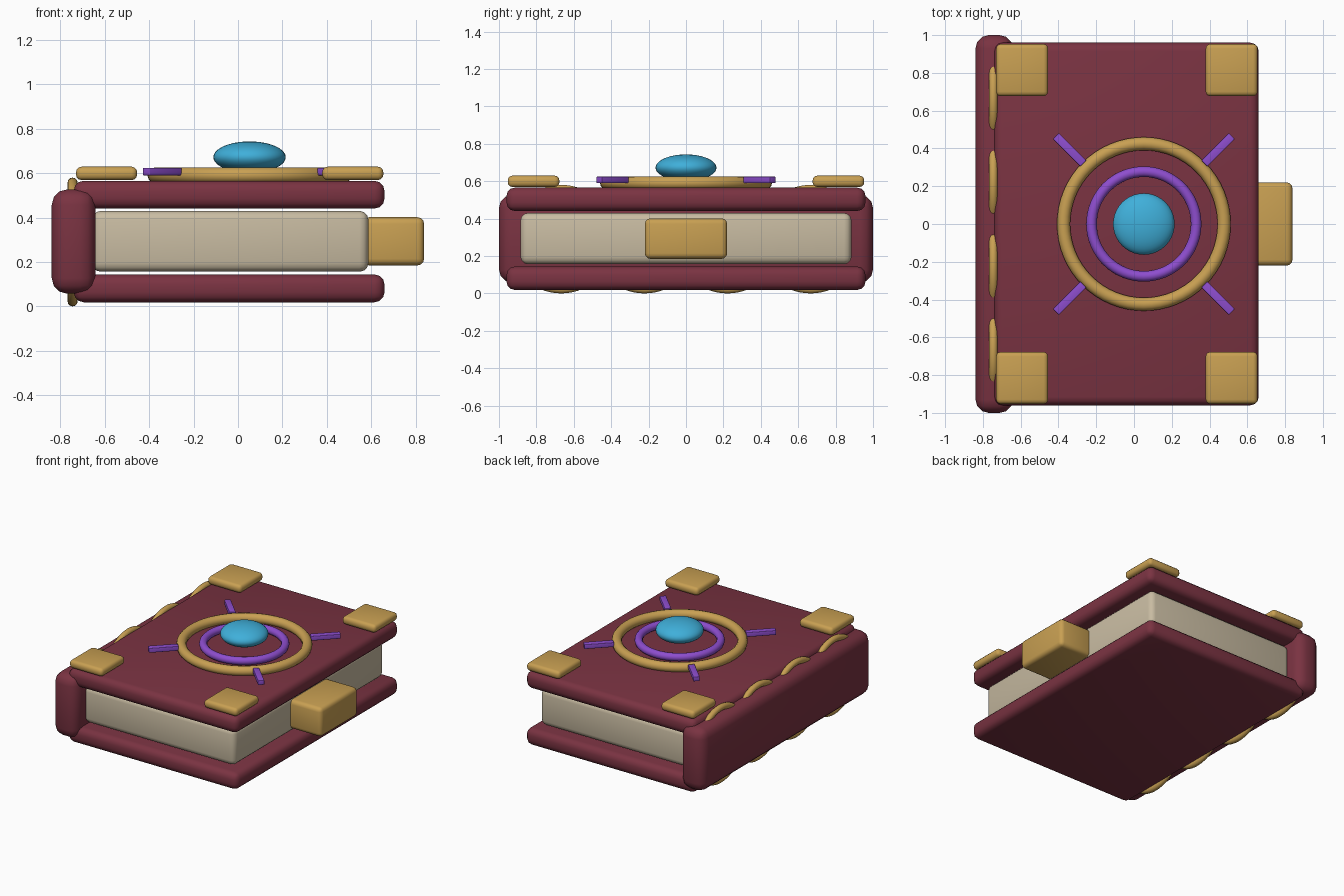
import bpy, math

if "Cube" in bpy.data.objects:
    bpy.data.objects.remove(bpy.data.objects["Cube"])


def material(name, rgb):
    m = bpy.data.materials.new(name)
    m.diffuse_color = (*rgb, 1)
    m.use_nodes = True
    m.node_tree.nodes["Principled BSDF"].inputs["Base Color"].default_value = m.diffuse_color
    return m


LEATHER = material("leather", (0.195, 0.033, 0.054))
PAPER = material("paper", (0.58, 0.50, 0.36))
GOLD = material("gold", (0.58, 0.35, 0.085))
PURPLE = material("purple", (0.27, 0.075, 0.62))
BLUE = material("blue", (0.05, 0.43, 0.70))


def finish(name, mat):
    ob = bpy.context.object
    ob.name = ob.data.name = name
    ob.data.materials.append(mat)
    bpy.ops.object.shade_smooth_by_angle(angle=math.radians(35))
    return ob


def box(name, center, size, bevel, mat, turn=0):
    """Rounded box given by centre and full size."""
    bpy.ops.mesh.primitive_cube_add(size=1)
    ob = bpy.context.object
    ob.scale = size
    bpy.ops.object.transform_apply(location=False, rotation=False, scale=True)
    ob.location = center
    ob.rotation_euler.z = turn
    if bevel:
        mod = ob.modifiers.new("rounding", 'BEVEL')
        mod.width = bevel
        mod.segments = 3
        bpy.ops.object.modifier_apply(modifier=mod.name)
    return finish(name, mat)


def ring(name, center, major, minor, mat, rot=(0, 0, 0)):
    bpy.ops.mesh.primitive_torus_add(location=center, rotation=rot,
                                     major_radius=major, minor_radius=minor,
                                     major_segments=64, minor_segments=12)
    return finish(name, mat)


# Covers, spine and page block
for name, z in (("back_cover", 0.081), ("front_cover", 0.503)):
    box(name, (-0.04, 0, z), (1.40, 1.92, 0.125), 0.045, LEATHER)
box("spine", (-0.74, 0, 0.292), (0.198, 2.0, 0.47), 0.07, LEATHER)
box("pages", (-0.035, 0, 0.293), (1.245, 1.77, 0.274), 0.04, PAPER)

# Clasp on the fore edge
box("clasp", (0.70, 0, 0.293), (0.277, 0.44, 0.217), 0.03, GOLD)

# Corner guards on the front cover
for x in (-0.592, 0.517):
    for y in (-0.815, 0.815):
        box("corner_guard", (x, y, 0.599), (0.275, 0.276, 0.06), 0.024, GOLD)

# Binding rings through the spine
for i in range(4):
    ring("binding_ring", (-0.745, -0.667 + i * 0.4445, 0.29), 0.267, 0.023,
         GOLD, (0, math.pi / 2, 0))

# Cover emblem: two rings, four rays and a gem
CX = 0.052
ring("outer_emblem_ring", (CX, 0, 0.591), 0.425, 0.035, GOLD)
ring("inner_emblem_ring", (CX, 0, 0.597), 0.277, 0.028, PURPLE)
for i in range(4):
    a = math.radians(45 + 90 * i)
    box("emblem_ray", (CX + 0.556 * math.cos(a), 0.556 * math.sin(a), 0.607),
        (0.205, 0.044, 0.034), 0.004, PURPLE, a)
bpy.ops.mesh.primitive_uv_sphere_add(segments=40, ring_count=20, radius=1,
                                     location=(CX, 0, 0.672))
bpy.context.object.scale = (0.163, 0.163, 0.071)
bpy.ops.object.transform_apply(location=False, rotation=False, scale=True)
finish("gem", BLUE)
